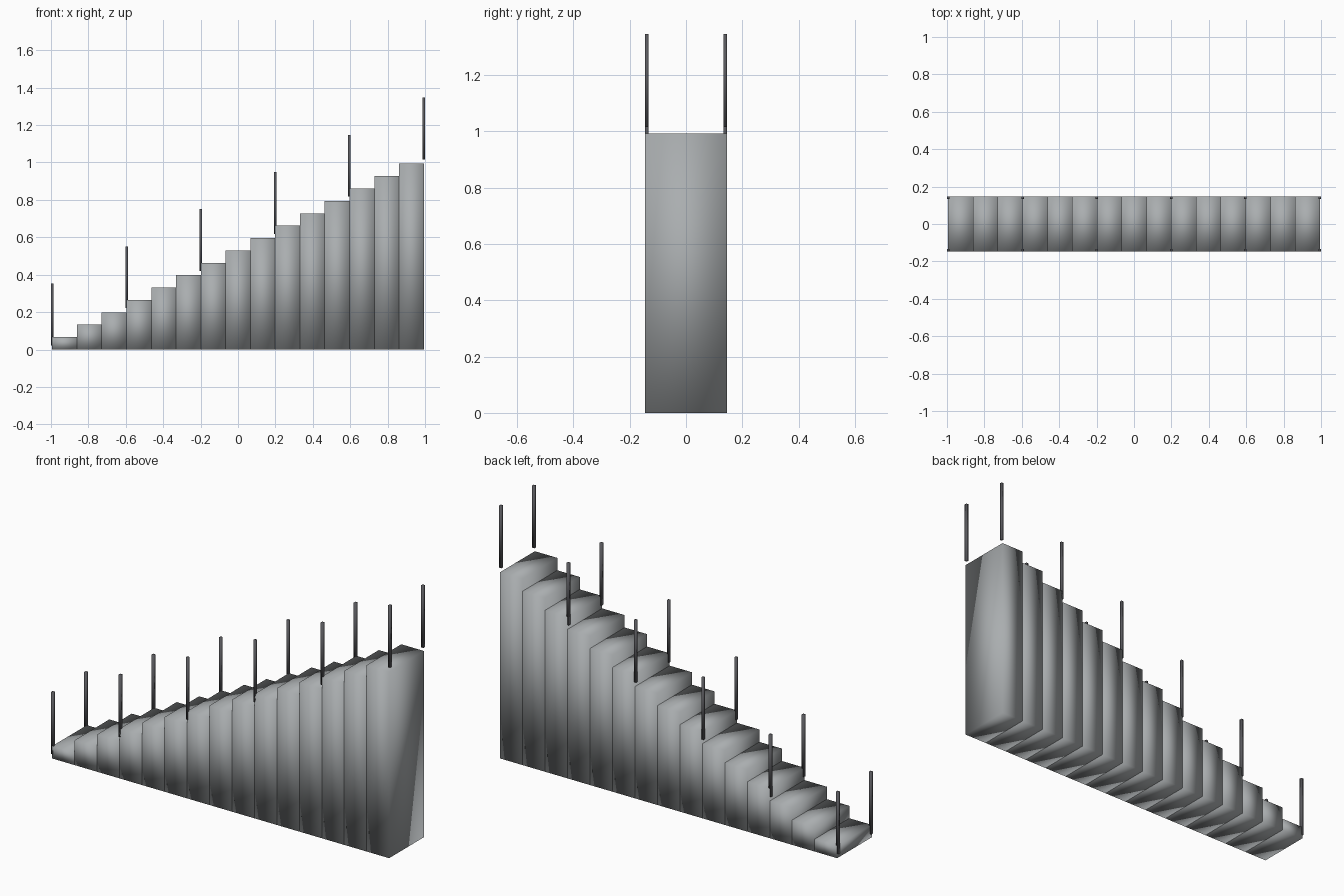
import bpy
import bmesh
from mathutils import Matrix, Vector

default_cube = bpy.data.objects.get("Cube")
if default_cube:
    bpy.data.objects.remove(default_cube, do_unlink=True)

# Proportions
S = 0.4415
STEPS = 15
RUN, RISE, HALF_DEPTH = 0.3 * S, 0.15 * S, 0.33 * S
POST, POST_HEIGHT, POST_LIFT = 0.03 * S, 0.75 * S, 0.05 * S
START = -STEPS * RUN / 2


def make_material(name, color):
    mat = bpy.data.materials.new(name)
    mat.use_nodes = True
    mat.diffuse_color = color
    mat.node_tree.nodes["Principled BSDF"].inputs["Base Color"].default_value = color
    return mat


def make_box(name, low, high, mat):
    """Softly shaded box between two opposite corners."""
    low, high = Vector(low), Vector(high)
    bm = bmesh.new()
    bmesh.ops.create_cube(bm, size=1)
    bmesh.ops.transform(bm, verts=bm.verts, matrix=(
        Matrix.Translation((low + high) / 2) @ Matrix.Diagonal((*(high - low), 1))))
    bmesh.ops.triangulate(bm, faces=bm.faces)
    for face in bm.faces:
        face.smooth = True
    mesh = bpy.data.meshes.new(name)
    bm.to_mesh(mesh)
    bm.free()
    mesh.materials.append(mat)
    obj = bpy.data.objects.new(name, mesh)
    bpy.context.collection.objects.link(obj)
    return obj


concrete = make_material("concrete grey", (0.40, 0.42, 0.43, 1))
metal = make_material("dark metal", (0.10, 0.10, 0.11, 1))

# Solid steps, each reaching down to the ground
for i in range(STEPS):
    x = START + i * RUN
    make_box(f"step_{i + 1}", (x, -HALF_DEPTH, 0),
             (x + RUN, HALF_DEPTH, (i + 1) * RISE), concrete)

# Railing posts in pairs, one pair every three steps
for i in range(0, STEPS + 1, 3):
    x = START + i * RUN
    z = i * RISE + POST_LIFT
    for side, sign in (("front", -1), ("back", 1)):
        y = sign * (HALF_DEPTH - POST / 2)
        make_box(f"{side}_post_{i // 3 + 1}", (x - POST / 2, y - POST / 2, z),
                 (x + POST / 2, y + POST / 2, z + POST_HEIGHT), metal)
